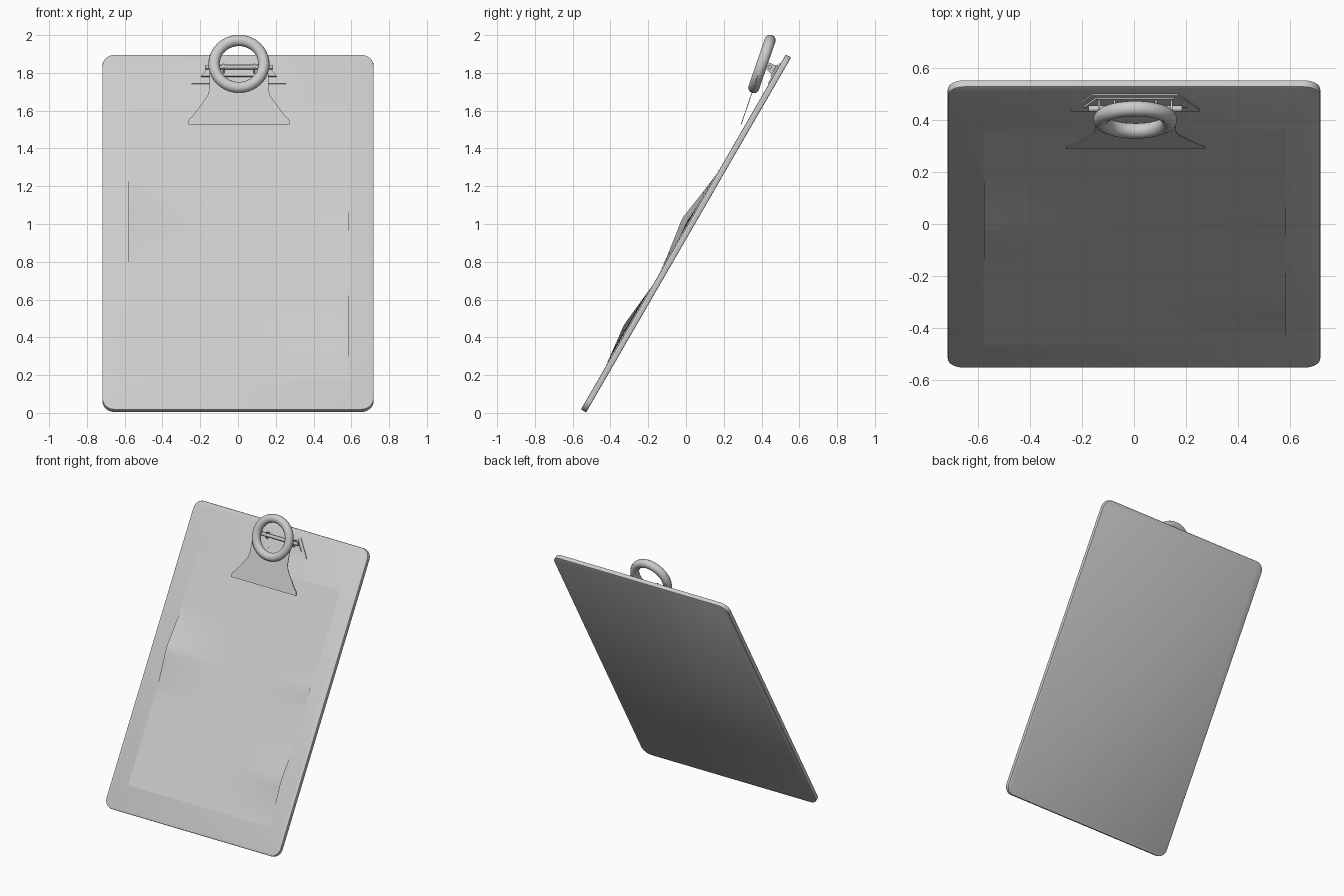
import bpy, bmesh, math
from mathutils import Matrix, Vector

cube = bpy.data.objects.get("Cube")
if cube:
    bpy.data.objects.remove(cube, do_unlink=True)

grey = bpy.data.materials.new("plain_grey")
grey.use_nodes = True
grey.diffuse_color = (0.6, 0.6, 0.6, 1)
grey.node_tree.nodes["Principled BSDF"].inputs["Base Color"].default_value = (0.6, 0.6, 0.6, 1)

# Leaning frames: x across, y up the slope, z out of the face
BOARD = Matrix.Translation((0, 0, 0.95)) @ Matrix.Rotation(math.radians(60), 4, 'X')
CLIP = Matrix.Translation((0.005, 0.402, 1.847)) @ Matrix.Rotation(math.radians(71), 4, 'X')
HALF_T = 0.016


def finish(name, bm, frame, angle=40):
    bmesh.ops.recalc_face_normals(bm, faces=bm.faces)
    mesh = bpy.data.meshes.new(name)
    bm.to_mesh(mesh)
    bm.free()
    mesh.transform(frame)
    mesh.materials.append(grey)
    obj = bpy.data.objects.new(name, mesh)
    bpy.context.collection.objects.link(obj)
    bpy.ops.object.select_all(action='DESELECT')
    obj.select_set(True)
    bpy.context.view_layer.objects.active = obj
    bpy.ops.object.shade_smooth_by_angle(angle=math.radians(angle))
    return obj


def sheet(points, z, thick):
    """Flat outline raised to a thin plate."""
    bm = bmesh.new()
    face = bm.faces.new([bm.verts.new((x, y, z)) for x, y in points])
    top = bmesh.ops.extrude_face_region(bm, geom=[face])["geom"]
    bmesh.ops.translate(bm, vec=(0, 0, thick),
                        verts=[v for v in top if isinstance(v, bmesh.types.BMVert)])
    return bm


def mirrored(half):
    return half + [(-x, y) for x, y in reversed(half)]


def rod(name, a, b, radius, frame):
    a, b = Vector(a), Vector(b)
    turn = (b - a).to_track_quat('Z', 'Y').to_matrix().to_4x4()
    bm = bmesh.new()
    bmesh.ops.create_cone(bm, cap_ends=True, segments=12, radius1=radius, radius2=radius,
                          depth=(b - a).length, matrix=Matrix.Translation((a + b) / 2) @ turn)
    return finish(name, bm, frame)


# Board with rounded corners and softened rim
bm = bmesh.new()
bmesh.ops.create_cube(bm, size=2, matrix=Matrix.Diagonal((0.718, 1.085, HALF_T, 1)))
upright = [e for e in bm.edges if abs(e.verts[0].co.z - e.verts[1].co.z) > 0.01]
bmesh.ops.bevel(bm, geom=upright, offset=0.065, segments=8, affect='EDGES', profile=0.5)
rim = [e for e in bm.edges if abs(e.verts[0].co.z - e.verts[1].co.z) < 0.001]
bmesh.ops.bevel(bm, geom=rim, offset=0.006, segments=2, affect='EDGES', profile=0.5)
finish("board", bm, BOARD)

# Paper sheet lifting along its long edges: side, centre, half length, height
LIFTS = [(-1, 0.06, 0.30, 0.040), (1, -0.58, 0.25, 0.025), (1, 0.06, 0.12, 0.010)]


def lift(x, y):
    total = 0
    for side, centre, half, height in LIFTS:
        along = max(0, 1 - abs(y - centre) / half)
        across = max(0, side * x / 0.58)
        total += height * along ** 1.2 * across ** 2
    return total


bm = bmesh.new()
bmesh.ops.create_grid(bm, x_segments=24, y_segments=48, size=1,
                      matrix=Matrix.Diagonal((0.582, 0.83, 1, 1)))
for v in bm.verts:
    x, y = v.co.x, v.co.y - 0.07
    v.co = (x + 0.003, y, HALF_T + 0.002 + lift(x, y))
finish("paper", bm, BOARD, 60)

# Clip ring
bm = bmesh.new()
N, M, MAJOR, MINOR = 40, 14, 0.132, 0.03
loops = []
for i in range(N):
    spin = Matrix.Rotation(math.tau * i / N, 3, 'Z')
    loops.append([bm.verts.new(spin @ Vector((MAJOR + MINOR * math.cos(math.tau * j / M), 0,
                                              MINOR * math.sin(math.tau * j / M))))
                  for j in range(M)])
for i in range(N):
    for j in range(M):
        a, b = loops[i], loops[(i + 1) % N]
        bm.faces.new((a[j], b[j], b[(j + 1) % M], a[(j + 1) % M]))
finish("clip_ring", bm, CLIP, 80)

# Flared clamp plate hanging from the ring
half = [(0.268, -0.338), (0.268, -0.322), (0.262, -0.308), (0.245, -0.292),
        (0.19, -0.215), (0.165, -0.175), (0.157, -0.145), (0.155, -0.045)]
for deg in range(-20, -90, -10):
    t = math.radians(deg)
    half.append((MAJOR * math.cos(t), MAJOR * math.sin(t)))
finish("clamp_plate", sheet(mirrored(half), -0.002, 0.004), CLIP)

# Base bracket on the board with a raised upper flange
BRACKET = BOARD @ Matrix.Translation((0.005, 0, 0))
half = [(0.25, 0.905), (0.25, 0.915), (0.165, 1.03)]
finish("base_bracket", sheet(mirrored(half), HALF_T, 0.006), BRACKET)
half = [(0.2, 0.945), (0.15, 1.015)]
finish("bracket_step", sheet(mirrored(half), HALF_T + 0.006, 0.008), BRACKET)

# Hinge pin, ears and arms reaching the ring
PIN_Y, PIN_Z = 0.985, 0.056
rod("hinge_pin", (-0.18, PIN_Y, PIN_Z), (0.18, PIN_Y, PIN_Z), 0.012, BRACKET)
EAR_TURN = Matrix.Rotation(math.radians(90), 4, 'Y')
for side, label in ((-1, "right"), (1, "left")):
    for x, part, top in ((0.08, "inner_ear", 0.07), (0.14, "hinge_arm", 0.1)):
        outline = [(-HALF_T, 0.955), (-HALF_T, 1.01), (-top, 1.0), (-top, 0.972)]
        frame = BRACKET @ Matrix.Translation((side * x, 0, 0)) @ EAR_TURN
        finish(f"{label}_{part}", sheet(outline, -0.004, 0.008), frame)
